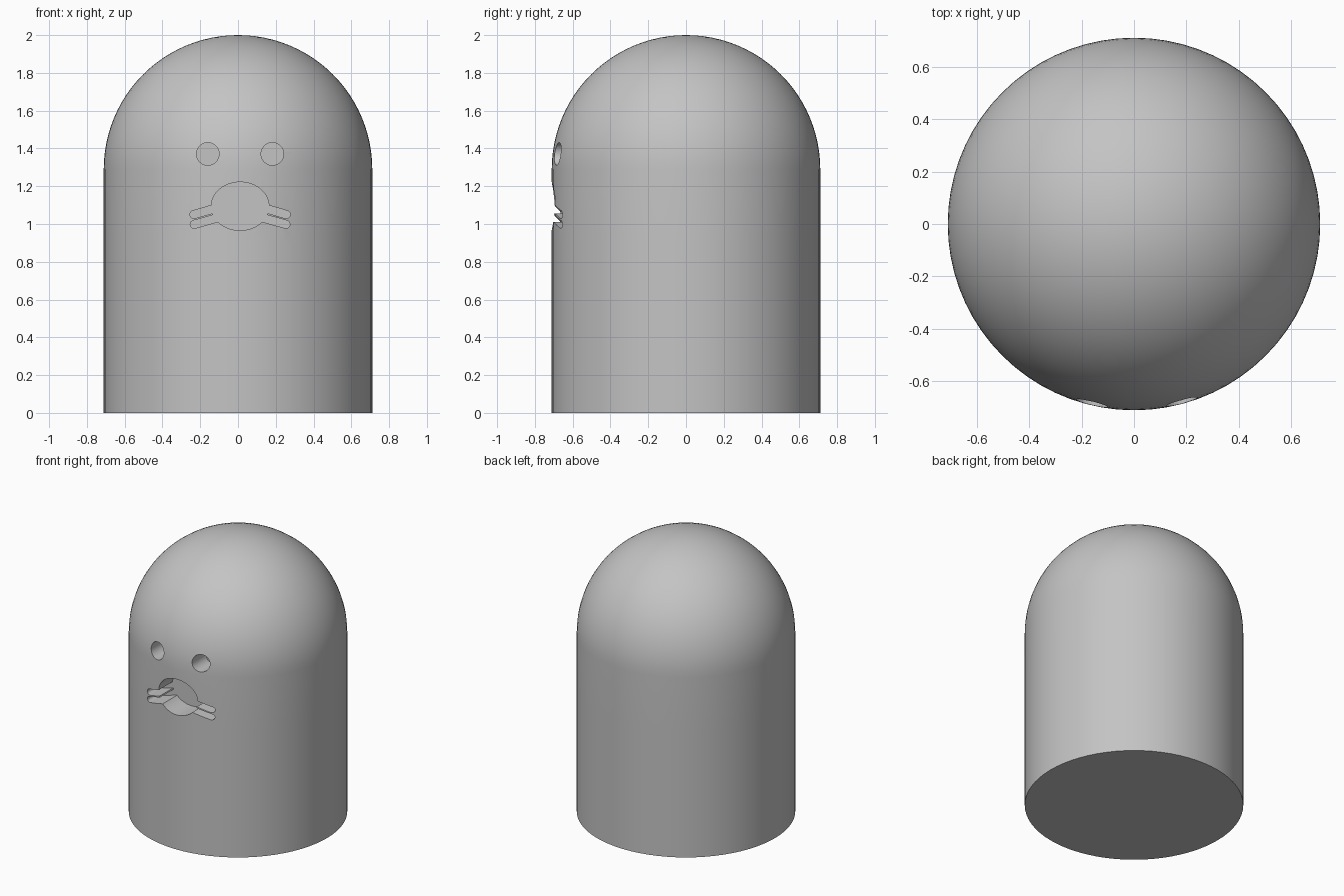
import bpy, bmesh
from math import sin, cos, pi, atan2
from mathutils import Vector

if "Cube" in bpy.data.objects:
    bpy.data.objects.remove(bpy.data.objects["Cube"], do_unlink=True)

RADIUS, HEIGHT, SIDES = 0.711, 2.0, 72
SHOULDER = HEIGHT - RADIUS
FACE_X = 0.011            # the face sits slightly off centre
BACK_Y = -0.54            # floor of the engraving

grey = bpy.data.materials.new("plain grey")
grey.use_nodes = True
colour = (0.55, 0.55, 0.55, 1)
grey.diffuse_color = colour
grey.node_tree.nodes["Principled BSDF"].inputs["Base Color"].default_value = colour


def make_object(name, bm):
    bmesh.ops.recalc_face_normals(bm, faces=bm.faces)
    mesh = bpy.data.meshes.new(name)
    bm.to_mesh(mesh)
    bm.free()
    mesh.materials.append(grey)
    obj = bpy.data.objects.new(name, mesh)
    bpy.context.collection.objects.link(obj)
    return obj


# Body: a straight wall and a half-round dome, turned around z
def make_body():
    profile = [(0, 0), (RADIUS, 0), (RADIUS, 0.9)]
    steps = 24
    profile += [(RADIUS * cos(a), SHOULDER + RADIUS * sin(a))
                for a in (pi / 2 * i / steps for i in range(steps))]
    profile.append((0, HEIGHT))
    bm = bmesh.new()
    verts = [bm.verts.new((x, 0, z)) for x, z in profile]
    edges = [bm.edges.new(pair) for pair in zip(verts, verts[1:])]
    bmesh.ops.spin(bm, geom=verts + edges, axis=(0, 0, 1), cent=(0, 0, 0),
                   angle=2 * pi, steps=SIDES, use_duplicate=False)
    bmesh.ops.remove_doubles(bm, verts=bm.verts, dist=0.0005)
    return make_object("body", bm)


# Outlines in the x-z plane
def ellipse(x, z, rx, rz, count=48):
    return [(x + rx * cos(2 * pi * i / count), z + rz * sin(2 * pi * i / count))
            for i in range(count)]


def rounded_bar(a, b, r, count=10):
    a, b = Vector(a), Vector(b)
    turn = atan2(b.y - a.y, b.x - a.x)
    points = []
    for centre, start in ((b, turn - pi / 2), (a, turn + pi / 2)):
        for i in range(count + 1):
            t = start + pi * i / count
            points.append((centre.x + r * cos(t), centre.y + r * sin(t)))
    return points


# Cutter: an outline pushed straight into the front
def carve(body, name, outline):
    bm = bmesh.new()
    face = bm.faces.new([bm.verts.new((x, -0.9, z)) for x, z in outline])
    grown = bmesh.ops.extrude_face_region(bm, geom=[face])["geom"]
    for v in grown:
        if isinstance(v, bmesh.types.BMVert):
            v.co.y = BACK_Y
    cutter = make_object(name, bm)
    cutter.hide_render = True
    mod = body.modifiers.new(name, 'BOOLEAN')
    mod.operation, mod.solver, mod.object = 'DIFFERENCE', 'EXACT', cutter
    bpy.context.view_layer.objects.active = body
    bpy.ops.object.modifier_apply(modifier=mod.name)
    bpy.data.objects.remove(cutter, do_unlink=True)


body = make_body()
carve(body, "muzzle_cutter", ellipse(FACE_X, 1.094, 0.153, 0.128))
for side, label in ((-1, "right"), (1, "left")):
    carve(body, label + "_eye_cutter",
          ellipse(FACE_X + side * 0.171, 1.371, 0.06, 0.06, 32))
    for part, outer, inner in (("upper", (0.245, 1.05), (0.1, 1.092)),
                               ("lower", (0.243, 0.998), (0.09, 1.041))):
        carve(body, f"{label}_{part}_whisker_cutter",
              rounded_bar((FACE_X + side * inner[0], inner[1]),
                          (FACE_X + side * outer[0], outer[1]), 0.021))

# Smooth wall and dome, crisp rims
bpy.ops.object.select_all(action='DESELECT')
body.select_set(True)
bpy.context.view_layer.objects.active = body
bpy.ops.object.shade_smooth_by_angle(angle=pi / 6)
